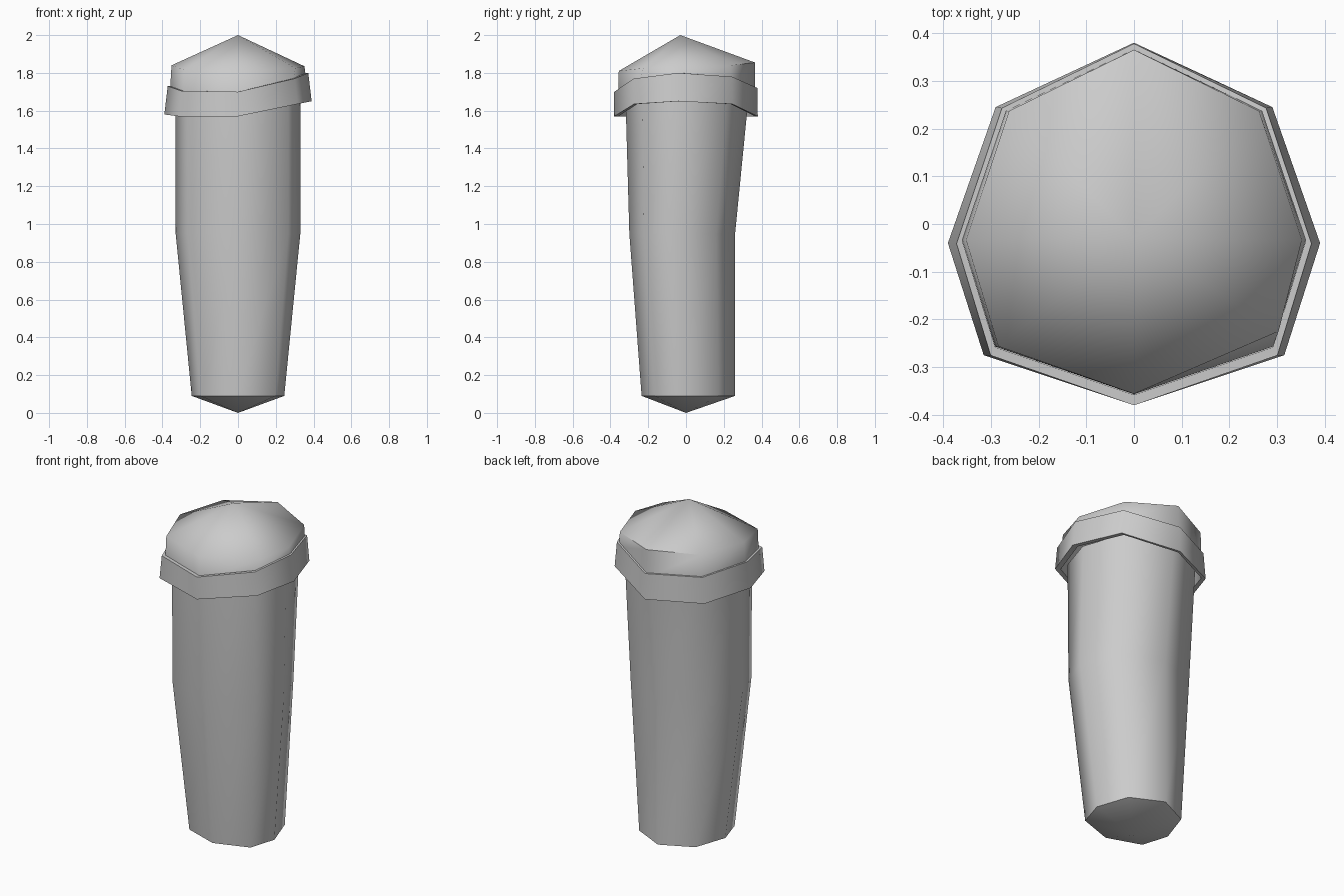
import bpy
import bmesh
from math import radians

cube = bpy.data.objects.get("Cube")
if cube:
    bpy.data.objects.remove(cube, do_unlink=True)

grey = bpy.data.materials.new("plain grey")
grey.use_nodes = True
COLOUR = (0.6, 0.6, 0.6, 1)
grey.diffuse_color = COLOUR
grey.node_tree.nodes["Principled BSDF"].inputs["Base Color"].default_value = COLOUR

# Irregular octagon shared by every part, counter-clockwise from the front corner
OUTLINE = [(0, -0.38), (0.315, -0.275), (0.39, -0.04), (0.29, 0.245),
           (0, 0.38), (-0.29, 0.245), (-0.39, -0.04), (-0.315, -0.275)]


def ring(half_x, front, back, heights):
    """Octagon fitted to a half width and front/back limits."""
    if not isinstance(heights, list):
        heights = [heights] * len(OUTLINE)
    mid, half = (front + back) / 2, (back - front) / 2
    return [(x / 0.39 * half_x, mid + y / 0.38 * half, z)
            for (x, y), z in zip(OUTLINE, heights)]


def loft(name, rings, start=None, end=None, closed=False, angle=60):
    """Skin a stack of rings, with optional points closing the ends."""
    bm = bmesh.new()
    loops = [[bm.verts.new(p) for p in r] for r in rings]
    pairs = list(zip(loops, loops[1:]))
    if closed:
        pairs.append((loops[-1], loops[0]))
    n = len(OUTLINE)
    for low, high in pairs:
        for i in range(n):
            j = (i + 1) % n
            bm.faces.new((low[i], low[j], high[j], high[i]))
    for point, loop in ((start, loops[0]), (end, loops[-1])):
        if point:
            tip = bm.verts.new(point)
            for i in range(n):
                bm.faces.new((loop[i], loop[(i + 1) % n], tip))
    bmesh.ops.recalc_face_normals(bm, faces=bm.faces)
    mesh = bpy.data.meshes.new(name)
    bm.to_mesh(mesh)
    bm.free()
    mesh.materials.append(grey)
    obj = bpy.data.objects.new(name, mesh)
    bpy.context.collection.objects.link(obj)
    bpy.ops.object.select_all(action='DESELECT')
    obj.select_set(True)
    bpy.context.view_layer.objects.active = obj
    bpy.ops.object.shade_smooth_by_angle(angle=radians(angle))
    return obj


# Tapered body with a blunt pointed foot
loft("body", [ring(0.245, -0.235, 0.26, 0.09),
              ring(0.33, -0.30, 0.26, 0.95),
              ring(0.33, -0.32, 0.33, 1.66)],
     start=(0, 0, 0), end=(0, 0, 1.68))

# Collar, raised on its left side
low = [1.57, 1.635, 1.65, 1.635, 1.57, 1.57, 1.58, 1.57]
high = [1.70, 1.77, 1.80, 1.78, 1.72, 1.72, 1.73, 1.705]
loft("collar", [ring(0.39, -0.38, 0.38, low),
                ring(0.372, -0.38, 0.378, high),
                ring(0.36, -0.358, 0.365, high),
                ring(0.36, -0.358, 0.365, low)], closed=True)

# Domed cap, its rim dented at the front left corner
base = ring(0.36, -0.357, 0.366, [z - 0.03 for z in high])
rim = ring(0.352, -0.356, 0.365, [1.81, 1.825, 1.835, 1.84, 1.855, 1.845, 1.84, 1.815])
rim[1] = (0.303, -0.225, 1.825)
loft("cap", [base, rim], end=(0, -0.03, 2.0), angle=65)
